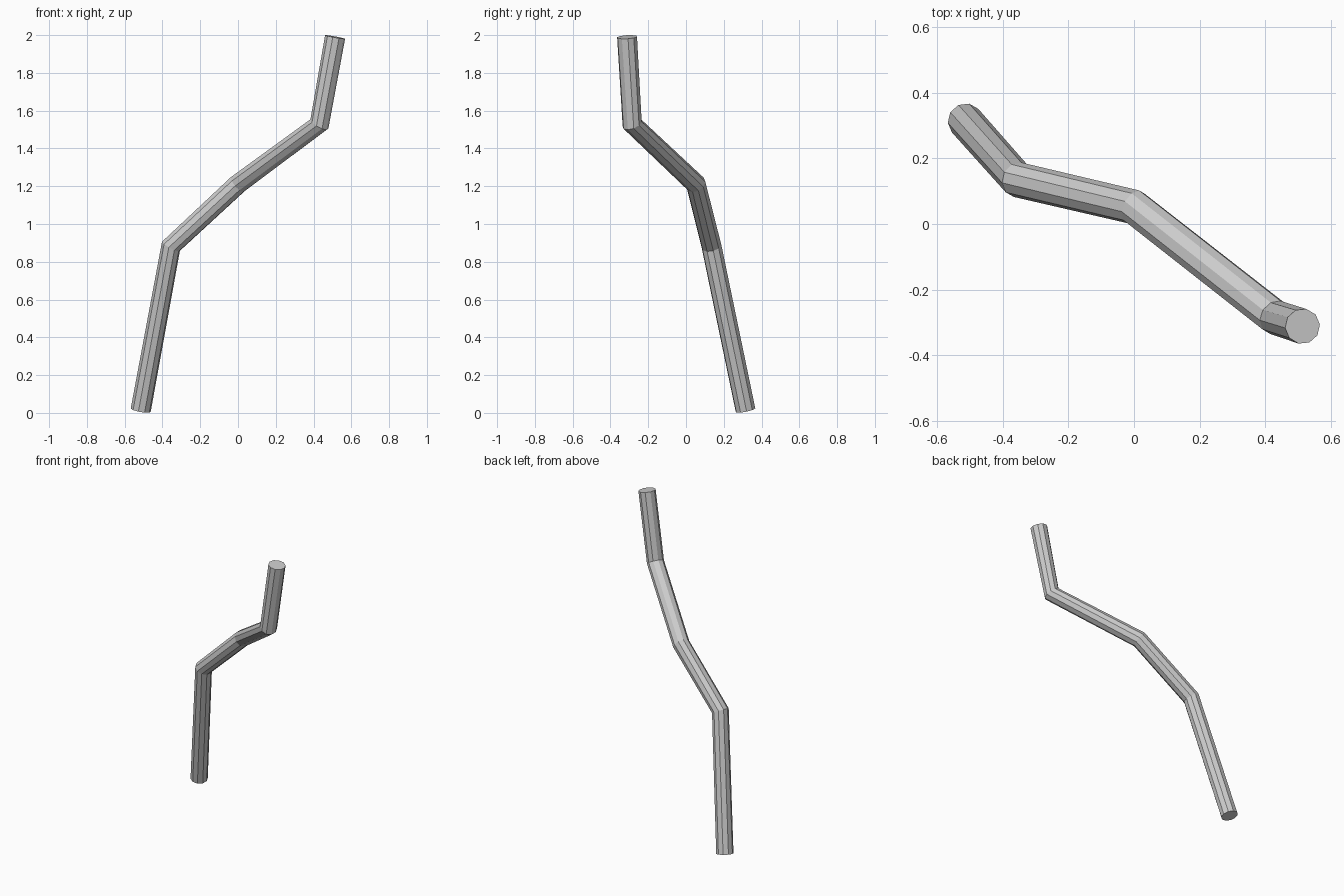
import bpy

if "Cube" in bpy.data.objects:
    bpy.data.objects.remove(bpy.data.objects["Cube"])

# Centreline of the bent rod, bottom to top
path = [(-0.515, 0.315, 0.015), (-0.355, 0.135, 0.882), (0.0, 0.052, 1.212),
        (0.431, -0.285, 1.53), (0.514, -0.312, 1.99)]

curve = bpy.data.curves.new("bent_rod", 'CURVE')
curve.dimensions = '3D'
curve.bevel_depth = 0.054
curve.bevel_resolution = 3      # ten-sided section
curve.use_fill_caps = True
spline = curve.splines.new('POLY')
spline.points.add(len(path) - 1)
for point, co in zip(spline.points, path):
    point.co = (*co, 1)
spline.use_smooth = False

rod = bpy.data.objects.new("bent_rod", curve)
bpy.context.collection.objects.link(rod)

# Turn the rod into a flat-shaded mesh
bpy.context.view_layer.objects.active = rod
rod.select_set(True)
bpy.ops.object.convert(target='MESH')
bpy.ops.object.shade_flat()
